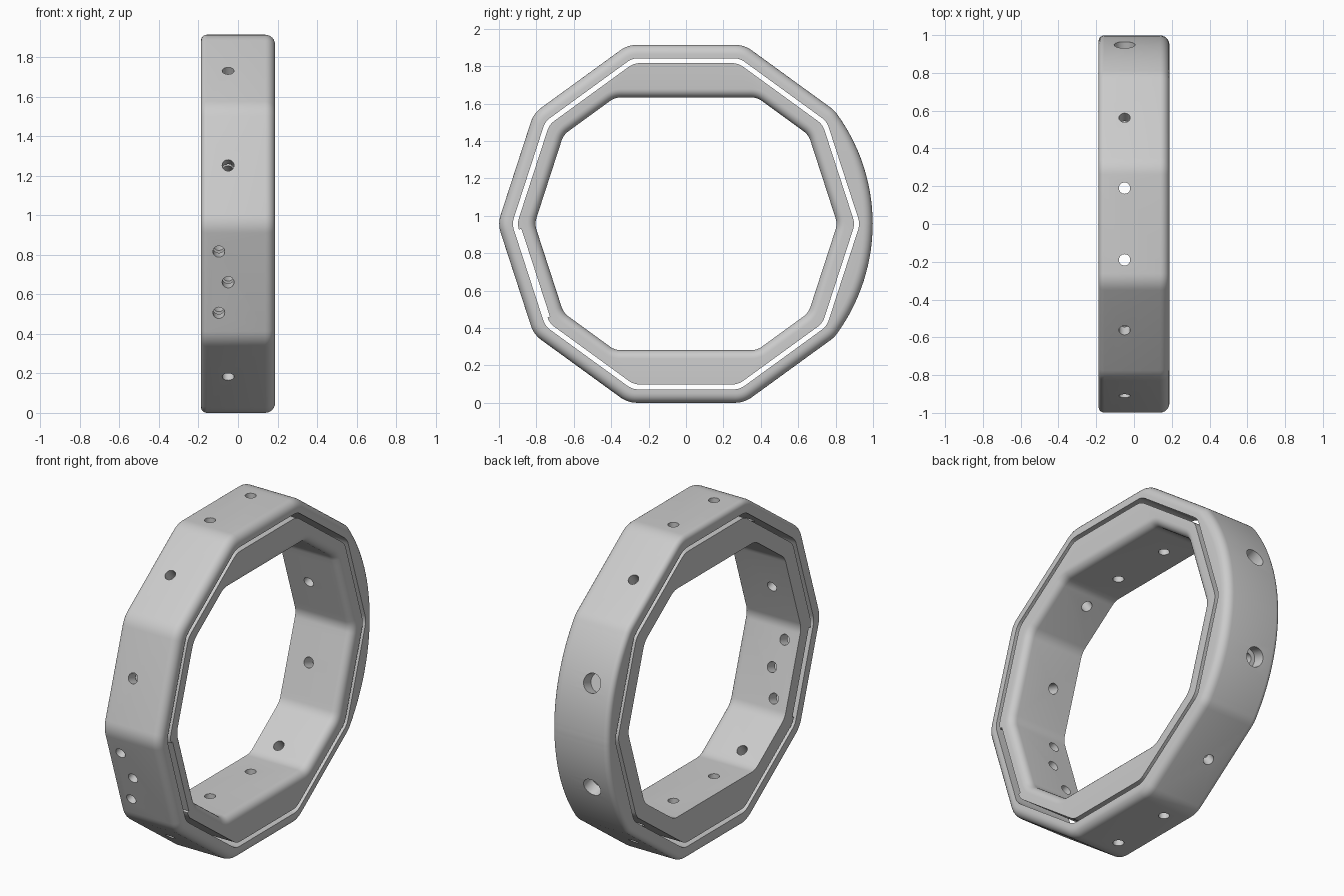
import bpy, bmesh
from math import sin, cos, pi, radians, hypot, atan2
from mathutils import Matrix, Vector

if "Cube" in bpy.data.objects:
    bpy.data.objects.remove(bpy.data.objects["Cube"], do_unlink=True)

SIDES = 10
STEP = 2 * pi / SIDES
HALF_WIDTH = 0.1875
CENTRE_Z = 0.957
HOLE_X = -0.05
BACK_RADIUS = 0.998

grey = bpy.data.materials.new("light_grey")
grey.use_nodes = True
grey.diffuse_color = (0.6, 0.6, 0.6, 1)
grey.node_tree.nodes["Principled BSDF"].inputs["Base Color"].default_value = (0.6, 0.6, 0.6, 1)


def facet_angle(k):
    return STEP * (k + 0.5)


def outline(apothems, radius, inset, back_arc):
    """Decagon with rounded corners as (y, z) points around the ring centre."""
    corners = []
    for k in range(SIDES):
        a, b = facet_angle(k), facet_angle(k + 1)
        p, q = apothems[k] - radius, apothems[(k + 1) % SIDES] - radius
        det = sin(b - a)
        cy = (p * sin(b) - q * sin(a)) / det
        cz = (q * cos(a) - p * cos(b)) / det
        r = radius - inset
        angles = [a + (b - a) * i / 6 for i in range(7)]
        corners.append([Vector((cy + r * cos(t), cz + r * sin(t))) for t in angles])
    points = []
    for k, corner in enumerate(corners):
        points += corner
        # the back facets are split so that they can bulge to a round arc
        if (k + 1) % SIDES in (0, SIDES - 1):
            end = corners[(k + 1) % SIDES][0]
            points += [corner[-1].lerp(end, i / 12) for i in range(1, 12)]
    if back_arc:
        for p in points:
            if abs(atan2(p.y, p.x)) < STEP:
                p *= max(1, (BACK_RADIUS - inset) / hypot(p.x, p.y))
    return points


def wall(apothems, radius, fillets, sign=1, back_arc=False):
    """Loops from -x to +x along one wall, with rounded rims."""
    loops = []
    for side, f in zip((-1, 1), fillets):
        steps = [radians(15 * i) for i in range(7)] if f else [0]
        if side > 0:
            steps.reverse()
        for s in steps:
            x = side * (HALF_WIDTH - f * (1 - cos(s)))
            inset = sign * f * (1 - sin(s))
            loops.append([(x, p.x, p.y + CENTRE_Z)
                          for p in outline(apothems, radius, inset, back_arc)])
    return loops


def finish(bm, name):
    bmesh.ops.recalc_face_normals(bm, faces=bm.faces)
    mesh = bpy.data.meshes.new(name)
    bm.to_mesh(mesh)
    bm.free()
    mesh.materials.append(grey)
    ob = bpy.data.objects.new(name, mesh)
    bpy.context.collection.objects.link(ob)
    return ob


def ring(name, outer, inner):
    bm = bmesh.new()
    loops = [[bm.verts.new(c) for c in loop] for loop in outer + inner[::-1]]
    for i, a in enumerate(loops):
        b = loops[(i + 1) % len(loops)]
        for j in range(len(a)):
            n = (j + 1) % len(a)
            bm.faces.new((a[j], a[n], b[n], b[j]))
    return finish(bm, name)


def facet_frame(k, x, along, out):
    """Local z points outward from facet k, local y runs along it."""
    t = facet_angle(k)
    normal = Vector((0, cos(t), sin(t)))
    tangent = Vector((0, -sin(t), cos(t)))
    origin = Vector((x, 0, CENTRE_Z)) + normal * out + tangent * along
    axis_x = tangent.cross(normal)
    return Matrix.Translation(origin) @ Matrix((axis_x, tangent, normal)).transposed().to_4x4()


def drill(name, spots, radius, start, end):
    bm = bmesh.new()
    for k, x, along in spots:
        bmesh.ops.create_cone(bm, cap_ends=True, segments=32, radius1=radius, radius2=radius,
                              depth=end - start,
                              matrix=facet_frame(k, x, along, (start + end) / 2))
    ob = finish(bm, name)
    ob.hide_render = True
    return ob


def cut(ob, cutters):
    bpy.ops.object.select_all(action='DESELECT')
    ob.select_set(True)
    bpy.context.view_layer.objects.active = ob
    for c in cutters:
        mod = ob.modifiers.new(c.name, 'BOOLEAN')
        mod.operation = 'DIFFERENCE'
        mod.solver = 'EXACT'
        mod.object = c
        bpy.ops.object.modifier_apply(modifier=mod.name)
    bpy.ops.object.shade_smooth_by_angle(angle=radians(30))


# two nested bands with a thin gap between them
outer_band = ring("outer_band",
                  wall([0.957] * SIDES, 0.15, (0.03, 0.05), back_arc=True),
                  wall([0.885] * SIDES, 0.1, (0, 0), -1))
inner_apothems = [0.77] * SIDES
inner_apothems[2] = inner_apothems[7] = 0.676  # thick top and bottom
inner_band = ring("inner_band",
                  wall([0.859] * SIDES, 0.1, (0, 0)),
                  wall(inner_apothems, 0.1, (0, 0.045), -1))

# radial holes: one per facet, pairs at top and bottom, three on the lower front
spots = []
for k in range(SIDES):
    for along in ((-0.19, 0.19) if k in (2, 7) else (0,)):
        spots.append((k, HOLE_X, along))
spots += [(5, -0.097, side * 0.163) for side in (-1, 1)]
holes = drill("hole_cutter", spots, 0.03, 0.6, 1.1)
counterbores = drill("counterbore_cutter", [(0, HOLE_X, 0), (9, HOLE_X, 0)], 0.055, 0.925, 1.1)

# shallow recess behind the three-hole facet
bm = bmesh.new()
bmesh.ops.create_cube(bm, size=1, matrix=facet_frame(5, 0, 0, 0.87)
                      @ Matrix.Diagonal((0.6, 0.494, 0.05, 1)))
recess = finish(bm, "recess_cutter")
recess.hide_render = True

cut(outer_band, [holes, counterbores])
cut(inner_band, [holes, recess])
for cutter in (holes, counterbores, recess):
    bpy.data.objects.remove(cutter, do_unlink=True)
